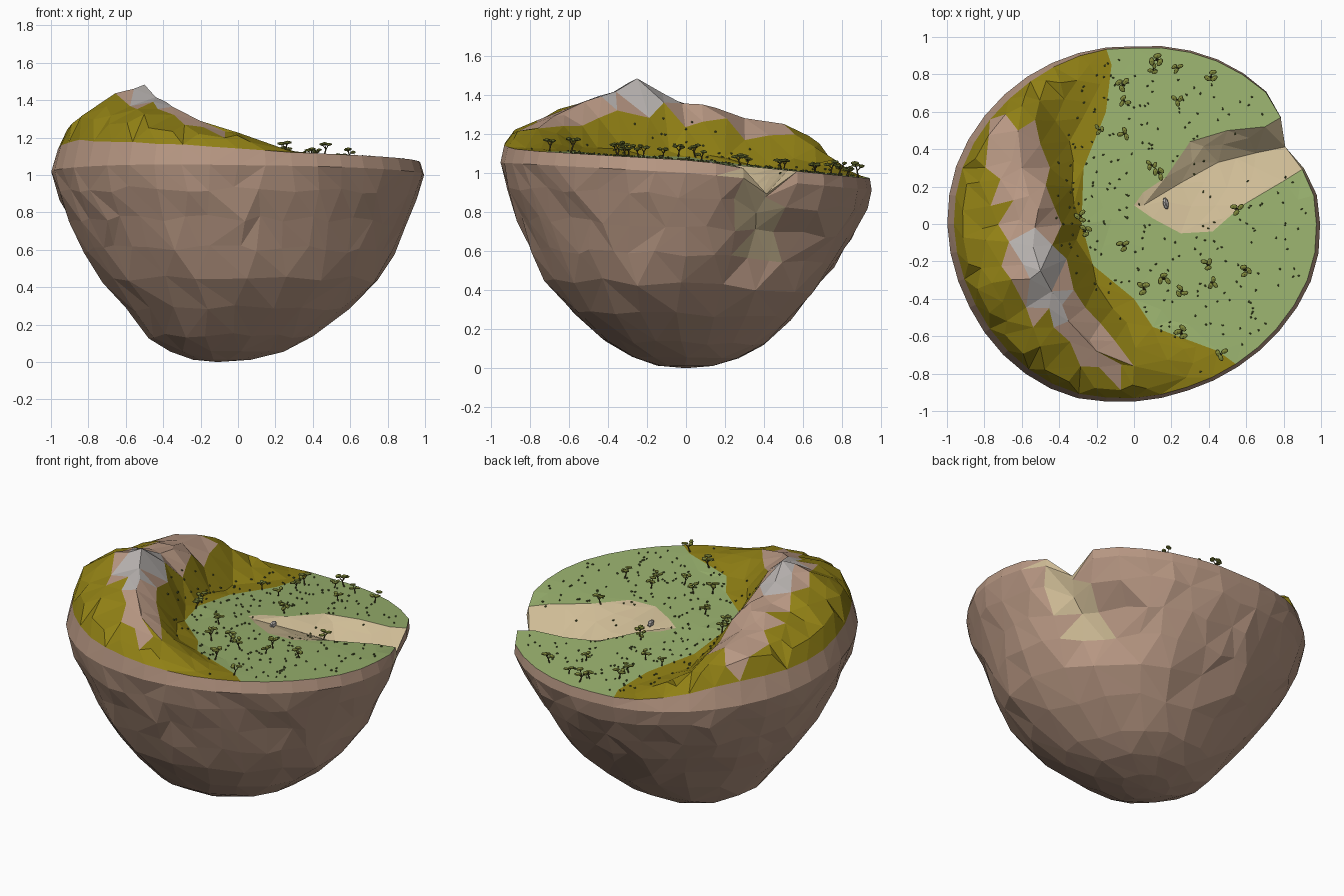
import bpy, bmesh, math, random
from mathutils import Vector, Matrix
from mathutils.bvhtree import BVHTree
from mathutils.geometry import delaunay_2d_cdt

if "Cube" in bpy.data.objects:
    bpy.data.objects.remove(bpy.data.objects["Cube"])

random.seed(4)


def mat(name, *rgb):
    m = bpy.data.materials.new(name)
    m.diffuse_color = [(c / 255) ** 2.2 for c in rgb] + [1]
    m.use_nodes = True
    m.node_tree.nodes["Principled BSDF"].inputs["Base Color"].default_value = m.diffuse_color
    return m


ROCK, OLIVE = mat("rock", 182, 150, 130), mat("dry_grass", 143, 127, 27)
GREEN, SAND = mat("meadow", 152, 176, 110), mat("sand", 205, 186, 148)
GREY, LEAF = mat("grey_stone", 178, 173, 170), mat("leaf", 128, 136, 62)
BARK, TUFT = mat("bark", 84, 74, 45), mat("tuft", 88, 98, 52)


def finish(name, bm, *mats):
    me = bpy.data.meshes.new(name)
    bm.to_mesh(me)
    for m in mats:
        me.materials.append(m)
    ob = bpy.data.objects.new(name, me)
    bpy.context.collection.objects.link(ob)
    return ob


def lerp(table, v):
    if v <= table[0][0]:
        return table[0][1]
    for (a, p), (b, q) in zip(table, table[1:]):
        if v <= b:
            return p + (q - p) * (v - a) / (b - a)
    return table[-1][1]


def clamp(v, lo=0.0, hi=1.0):
    return max(lo, min(hi, v))


def nearest(path, x, y):
    """Distance, foot point and value of the closest spot on a path of (x, y, value)."""
    best = None
    for a, b in zip(path, path[1:]):
        dx, dy = b[0] - a[0], b[1] - a[1]
        t = clamp(((x - a[0]) * dx + (y - a[1]) * dy) / (dx * dx + dy * dy))
        qx, qy, v = (a[i] + t * (b[i] - a[i]) for i in range(3))
        d = math.hypot(x - qx, y - qy)
        if best is None or d < best[0]:
            best = (d, qx, qy, v)
    return best


def inside(poly, x, y):
    hit = False
    for a, b in zip(poly, poly[1:] + poly[:1]):
        if (a[1] > y) != (b[1] > y) and x < a[0] + (y - a[1]) * (b[0] - a[0]) / (b[1] - a[1]):
            hit = not hit
    return hit


# Plan outline (angle, radius), rim inset, ridge crest, sandy channel, its valley line, meadow edge
OUTLINE = [(0, .995), (10, .99), (17, .965), (27, .92), (36, .98), (41, 1.01), (61, .99), (90, .95),
           (115, .965), (143, .985), (160, 1), (177, 1), (204, .985), (229, .99), (249, .985),
           (264, .955), (286, .935), (302, .94), (321, .96), (343, .995), (354, 1), (360, .995)]
INSET = [(0, .98), (40, .99), (100, .99), (130, .965), (220, .965), (270, .98), (310, .98), (360, .98)]
CREST = [(.28, -.82, 1.13), (0, -.76, 1.22), (-.2, -.68, 1.28), (-.35, -.52, 1.36), (-.44, -.36, 1.41),
         (-.5, -.25, 1.48), (-.54, -.12, 1.42), (-.53, -.02, 1.36), (-.56, .15, 1.34), (-.6, .3, 1.28),
         (-.62, .5, 1.25), (-.6, .63, 1.18), (-.48, .8, 1.07)]
CHANNEL = [(0, .1), (.1, .03), (.25, -.05), (.42, -.04), (.58, .1), (.8, .23), (1.1, .4),
           (1.1, .58), (.7, .52), (.5, .5), (.3, .44), (.17, .25), (.05, .17)]
BANK = [(p[0], p[1], 0) for p in CHANNEL + CHANNEL[:1]]
VALLEY = [(.05, .1, .01), (.25, .22, .06), (.45, .33, .11), (.65, .38, .15), (.85, .37, .18), (1, .37, .19)]
MEADOW = [(-.8, .5), (-.68, .45), (-.55, .1), (-.4, 0), (-.22, -.22), (0, -.28), (.3, -.27),
          (.6, -.15), (.85, -.12)]          # (y, x)


def radius(x, y):
    return lerp(OUTLINE, math.degrees(math.atan2(y, x)) % 360)


def rho(x, y):
    return math.hypot(x, y) / radius(x, y)


def base(x, y):
    return 1.065 - .02 * min(x, 0) - (.1 if y > 0 else .06) * y


def is_inner(x, y, near):
    return math.hypot(x - .4, y - .2) < math.hypot(near[1] - .4, near[2] - .2)


def height(x, y):
    near = nearest(CREST, x, y)
    d, qx, qy, top = near
    if is_inner(x, y, near):
        t = clamp((d - .03) / .25)
        f = 1 - t * t * (3 - 2 * t)
    else:
        f = 1 - .55 * clamp(d / .42) ** 1.5
    z = base(x, y) + (top - base(qx, qy)) * f * clamp((1 - rho(x, y)) / .085, .25, 1)
    if inside(CHANNEL, x, y):
        db, (dv, _, _, deep) = nearest(BANK, x, y)[0], nearest(VALLEY, x, y)
        z -= deep * db / (db + dv + 1e-6)
    return z


# Rock body: stacked rings, thinning out towards the bottom
N = 40
rim = []
for i in range(N):
    a = math.tau * i / N
    r = lerp(OUTLINE, 360 * i / N) * lerp(INSET, 360 * i / N)
    x, y = r * math.cos(a), r * math.sin(a)
    rim.append(Vector((x, y, height(x, y))))

bm = bmesh.new()
rings = [[bm.verts.new(p) for p in rim]]
for z0, s, n in [(1, 1, 40), (.88, .965, 40), (.73, .9, 40), (.58, .825, 40), (.43, .735, 20),
                 (.28, .595, 20), (.14, .435, 20), (.055, .3, 10), (.012, .15, 10)]:
    ring = []
    for j in range(n):
        top = rim[j * N // n]
        deg = 360 * j / n
        R = lerp(OUTLINE, deg)
        tilt = base(top.x, top.y) / 1.065
        z = min(z0 * tilt, top.z - (1.03 - z0) * .6)
        wob = 0 if z0 == 1 else 1
        z += random.uniform(-.018, .018) * wob * (z0 > .1)
        groove = .11 * math.exp(-((deg - 32 - (.9 - z) * 25) / 15) ** 2 - ((z - .64) / .2) ** 2)
        r = R * s - groove + random.uniform(-.012, .01) * wob
        a = math.radians(deg + random.uniform(-2.5, 2.5) * wob)
        lean = .035 * math.exp(-((z0 - .38) / .22) ** 2)
        ring.append(bm.verts.new((r * math.cos(a) - .12 * (1 - s) ** 1.6 + lean,
                                  r * math.sin(a) - lean, max(z, .005))))
    rings.append(ring)
for U, L in zip(rings, rings[1:]):
    n = len(L)
    for j in range(n):
        k = (j + 1) % n
        if len(U) == n:
            if random.random() < .5:
                tris = [(L[j], L[k], U[k]), (L[j], U[k], U[j])]
            else:
                tris = [(L[j], L[k], U[j]), (L[k], U[k], U[j])]
        else:
            u0, u1, u2 = U[2 * j], U[2 * j + 1], U[(2 * j + 2) % len(U)]
            tris = [(L[j], u1, u0), (L[j], L[k], u1), (L[k], u2, u1)]
        for t in tris:
            bm.faces.new(t)
apex = bm.verts.new((-.11, 0, 0))
for j, v in enumerate(rings[-1]):
    bm.faces.new((apex, rings[-1][(j + 1) % len(rings[-1])], v))
for f in bm.faces:                       # sandy stain below the channel mouth
    c = f.calc_center_median()
    mid = 24 + (.9 - c.z) * 24
    if c.z > .56 and abs(math.degrees(math.atan2(c.y, c.x)) - mid) < 8:
        f.material_index = 1
finish("rock_body", bm, ROCK, SAND)
bm.free()

# Island top: triangulated height field with feature lines
pts = [Vector((p.x, p.y)) for p in rim]
edges = [(i, (i + 1) % N) for i in range(N)]
for line in (CREST, BANK[:-1], VALLEY, [(x, y) for y, x in MEADOW[1:]]):
    prev = None
    for p in line:
        if rho(p[0], p[1]) > .93:
            prev = None
            continue
        pts.append(Vector((p[0], p[1])))
        if prev is not None:
            edges.append((prev, len(pts) - 1))
        prev = len(pts) - 1
for i in range(13, 31):                  # shoulder of the ridge just inside the rim
    pts.append((rim[i] + rim[i + 1]).to_2d() * .478)
fixed = list(pts)
for row in range(-9, 10):
    for col in range(-9, 10):
        p = Vector((.12 * (col + .5 * (row % 2)) + random.uniform(-.03, .03),
                    .108 * row + random.uniform(-.03, .03)))
        if rho(*p) < .925 and min((p - q).length for q in fixed) > .065:
            pts.append(p)
out = delaunay_2d_cdt(pts, edges, [], 1, 1e-5)
bm = bmesh.new()
verts = []
for p in out[0]:
    z = height(p.x, p.y)
    if rho(p.x, p.y) < .95 and z > base(p.x, p.y) + .06:
        z += random.uniform(-.012, .01)
    verts.append(bm.verts.new((p.x, p.y, z)))
for f in out[2]:
    bm.faces.new([verts[i] for i in f])
for f in bm.faces:
    c = f.calc_center_median()
    near = nearest(CREST, c.x, c.y)
    outer = .16 if c.y > -.5 else .08
    if inside(CHANNEL, c.x, c.y):
        k = 3
    elif c.x > lerp(MEADOW, c.y):
        k = 2
    elif c.z > 1.365 and near[0] < .1:
        k = 4
    elif near[0] < (.1 if is_inner(c.x, c.y, near) else outer) and c.y < .56 and c.x < -.1:
        k = 0
    else:
        k = 1
    f.material_index = k
bm.normal_update()
ground = BVHTree.FromBMesh(bm)
finish("island_top", bm, ROCK, OLIVE, GREEN, SAND, GREY)
bm.free()


def drop(x, y):
    hit = ground.ray_cast(Vector((x, y, 3)), Vector((0, 0, -1)))[0]
    return hit if hit else Vector((x, y, height(x, y)))


def limb(bm, a, b, r):
    d = b - a
    m = Matrix.Translation((a + b) / 2) @ d.to_track_quat('Z', 'Y').to_matrix().to_4x4()
    bmesh.ops.create_cone(bm, cap_ends=True, segments=5, radius1=r, radius2=r * .7, depth=d.length, matrix=m)


def blob(bm, p, size, turn):
    m = Matrix.Translation(p) @ Matrix.Rotation(turn, 4, 'Z') @ Matrix.Diagonal((*size, 1))
    bmesh.ops.create_icosphere(bm, subdivisions=1, radius=1, matrix=m)


# Trees: crooked trunk, forked branches, flat leaf clumps
TREES = [(.13, .88), (.1, .82), (.24, .83), (.41, .78), (-.05, .74), (-.06, .66), (.24, .66), (-.06, .49),
         (-.18, .5), (.1, .31), (.13, .28), (-.29, .05), (-.27, -.04), (-.05, -.12), (.54, .08), (.6, -.24),
         (.4, -.22), (.06, -.35), (.15, -.29), (.26, -.35), (.41, -.31), (.25, -.59), (.46, -.7)]
trunks, leaves = bmesh.new(), bmesh.new()
for x, y in TREES:
    s = random.uniform(.75, 1.1)
    foot = drop(x, y) - Vector((0, 0, .005))
    turn = random.uniform(0, math.tau)
    fork = foot + Vector((.012 * math.cos(turn), .012 * math.sin(turn), .035)) * s
    limb(trunks, foot, fork, .005 * s)
    for k in range(3):
        a = turn + k * 2.1 + random.uniform(-.4, .4)
        tip = fork + Vector((.022 * math.cos(a), .022 * math.sin(a), random.uniform(.012, .038))) * s
        limb(trunks, fork, tip, .003 * s)
        blob(leaves, tip, (.024 * s, .015 * s, .009 * s), random.uniform(0, 3))
finish("tree_trunks", trunks, BARK)
finish("tree_leaves", leaves, LEAF)

# Grass tufts scattered over the meadow and the inner slope
tufts = bmesh.new()
count = 0
while count < 230:
    x, y = random.uniform(-.48, .95), random.uniform(-.8, .92)
    if rho(x, y) > .93 or x < lerp(MEADOW, y) - .15 or (inside(CHANNEL, x, y) and random.random() < .8):
        continue
    blob(tufts, drop(x, y) + Vector((0, 0, .003)), (.008, .005, .006), random.uniform(0, 3))
    count += 1
finish("grass_tufts", tufts, TUFT)

# Pale boulder at the head of the channel
stone = bmesh.new()
blob(stone, drop(.17, .11) + Vector((0, 0, .012)), (.017, .036, .022), .2)
finish("boulder", stone, GREY)
